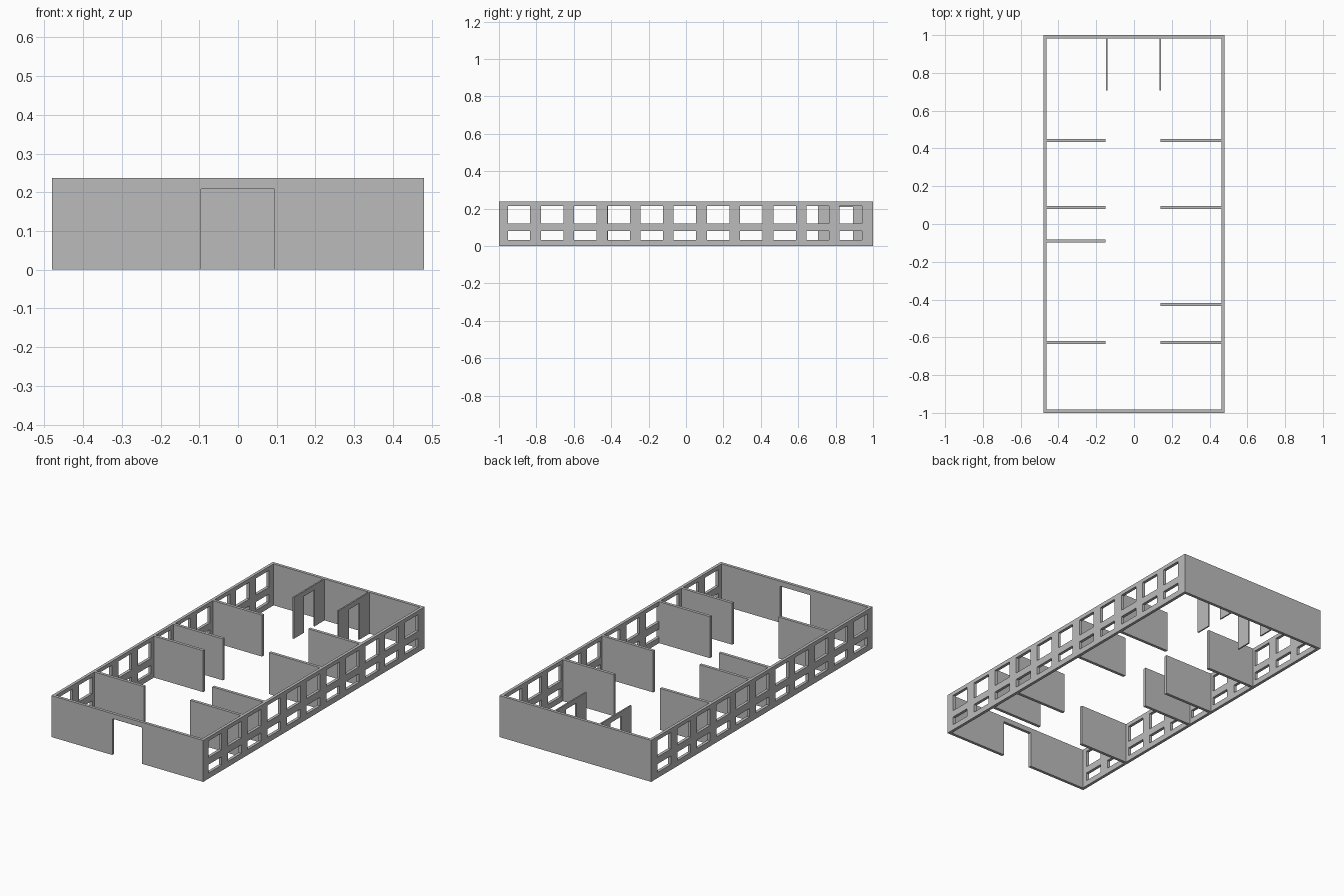
import bpy, bmesh
from mathutils import Vector

cube = bpy.data.objects.get("Cube")
if cube:
    bpy.data.objects.remove(cube, do_unlink=True)

HALF_X, HALF_Y, HEIGHT = 0.48, 1.0, 0.237
WALL, THIN = 0.017, 0.008
WINDOWS = [(-0.893 + 0.1775 * i - 0.06, -0.893 + 0.1775 * i + 0.06) for i in range(11)]
WINDOW_ROWS = [(0.032, 0.08), (0.12, 0.215)]
DOOR = (-0.095, 0.094)
DOOR_TOP = 0.208

grey = bpy.data.materials.new("wall grey")
grey.use_nodes = True
COLOUR = (0.5, 0.5, 0.5, 1)
grey.diffuse_color = COLOUR
grey.node_tree.nodes["Principled BSDF"].inputs["Base Color"].default_value = COLOUR


def sheet_object(name, path, levels, is_hole, thickness, offset):
    """Upright sheet along a plan path, with open cells, thickened to a wall."""
    bm = bmesh.new()
    for (a, b) in zip(path, path[1:]):
        for low, high in zip(levels, levels[1:]):
            mid = ((a[0] + b[0]) / 2, (a[1] + b[1]) / 2, (low + high) / 2)
            if is_hole(*mid):
                continue
            corners = [(*a, low), (*b, low), (*b, high), (*a, high)]
            bm.faces.new([bm.verts.new(Vector(c)) for c in corners])
    bmesh.ops.remove_doubles(bm, verts=bm.verts, dist=0.0005)
    mesh = bpy.data.meshes.new(name)
    bm.to_mesh(mesh)
    bm.free()
    mesh.materials.append(grey)
    obj = bpy.data.objects.new(name, mesh)
    bpy.context.collection.objects.link(obj)
    solid = obj.modifiers.new("thickness", "SOLIDIFY")
    solid.thickness = thickness
    solid.offset = offset
    solid.use_even_offset = True
    return obj


# Outer shell: front doorway, plain back, two rows of windows on both sides
def shell_hole(x, y, z):
    if abs(x) > HALF_X - 0.001:
        return (any(a < y < b for a, b in WINDOWS)
                and any(a < z < b for a, b in WINDOW_ROWS))
    return y < 0 and DOOR[0] < x < DOOR[1] and z < DOOR_TOP


side = [-HALF_Y] + [y for pair in WINDOWS for y in pair] + [HALF_Y]
front = [-HALF_X, *DOOR, HALF_X]
ring = [(x, -HALF_Y) for x in front]
ring += [(HALF_X, y) for y in side[1:]]
ring += [(-HALF_X, HALF_Y)]
ring += [(-HALF_X, y) for y in reversed(side[:-1])]
levels = sorted([0, HEIGHT, DOOR_TOP] + [z for row in WINDOW_ROWS for z in row])
sheet_object("outer_walls", ring, levels, shell_hole, WALL, -1)

# Room dividers reaching in from the side walls
for label, sign, inner, places in (
        ("right", -1, 0.151, (0.442, 0.087, -0.09, -0.627)),
        ("left", 1, 0.141, (0.442, 0.087, -0.426, -0.627))):
    for i, y in enumerate(places):
        path = [(sign * inner, y), (sign * (HALF_X - WALL), y)]
        sheet_object(f"{label}_divider_{i + 1}", path, [0, HEIGHT],
                     lambda *p: False, WALL, 0)

# Thin partitions with doorways at the back
for label, x in (("right", -0.145), ("left", 0.139)):
    path = [(x, y) for y in (0.706, 0.797, 0.893, HALF_Y - WALL)]
    sheet_object(f"{label}_back_partition", path, [0, DOOR_TOP, HEIGHT],
                 lambda x, y, z: 0.797 < y < 0.893 and z < DOOR_TOP, THIN, 0)
